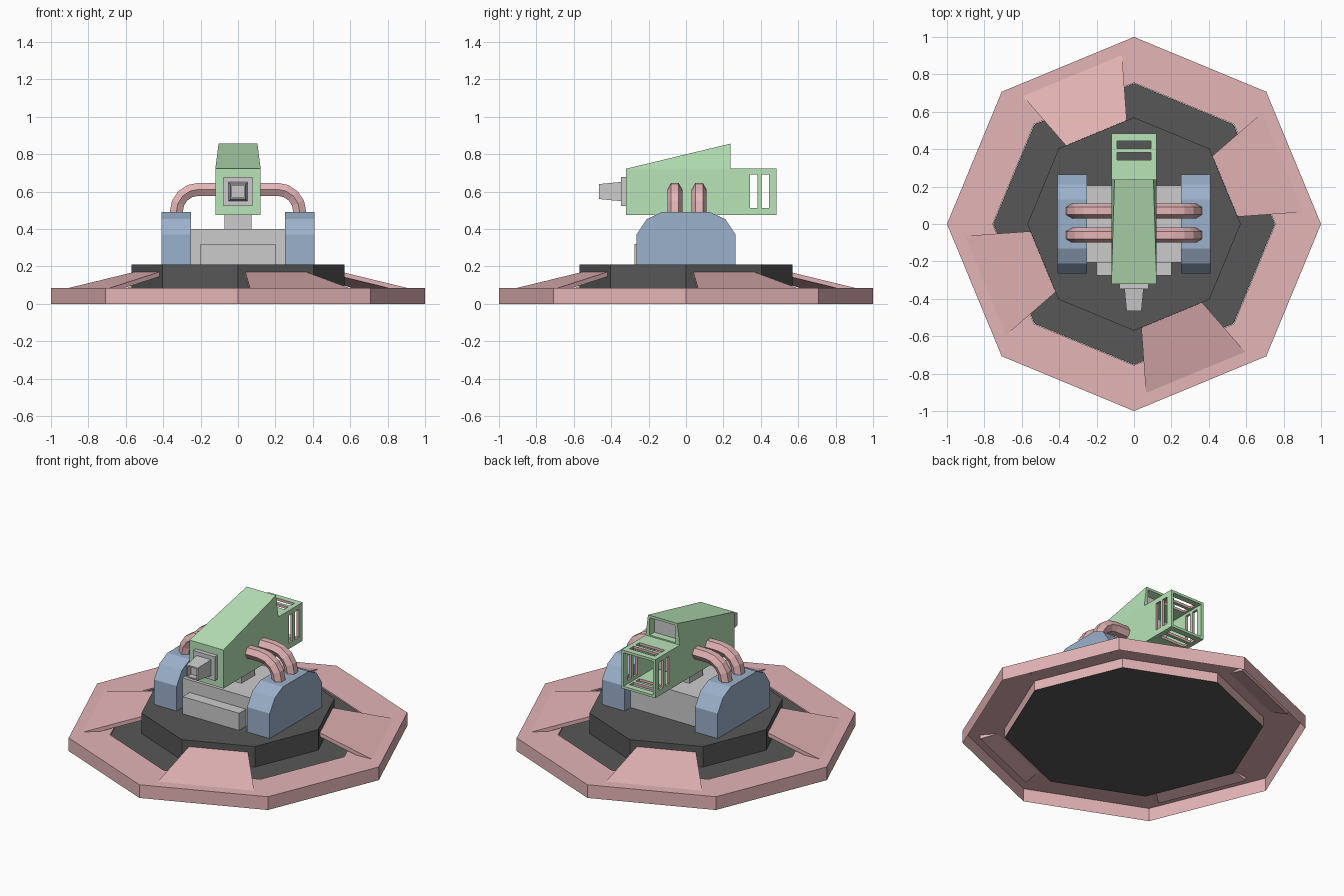
import bpy, bmesh
from math import sin, cos, pi, radians
from mathutils import Matrix

if "Cube" in bpy.data.objects:
    bpy.data.objects.remove(bpy.data.objects["Cube"])


def material(name, rgb):
    m = bpy.data.materials.new(name)
    m.diffuse_color = (*rgb, 1)
    m.use_nodes = True
    m.node_tree.nodes["Principled BSDF"].inputs["Base Color"].default_value = m.diffuse_color
    return m


PINK = material("pink", (0.78, 0.46, 0.47))
DARK = material("dark", (0.095, 0.095, 0.095))
GREEN = material("green", (0.48, 0.78, 0.48))
BLUE = material("blue", (0.33, 0.44, 0.60))


def make(name, verts, faces, mat=None):
    bm = bmesh.new()
    vs = [bm.verts.new(v) for v in verts]
    for f in faces:
        bm.faces.new([vs[i] for i in f])
    bmesh.ops.recalc_face_normals(bm, faces=bm.faces)
    me = bpy.data.meshes.new(name)
    bm.to_mesh(me)
    bm.free()
    ob = bpy.data.objects.new(name, me)
    bpy.context.collection.objects.link(ob)
    if mat:
        me.materials.append(mat)
    return ob


def loft(name, rings, mat=None, caps=True):
    """Skin equal-sized vertex rings and optionally cap both ends."""
    n, m = len(rings[0]), len(rings)
    verts = [v for r in rings for v in r]
    faces = [(k * n + i, k * n + (i + 1) % n, (k + 1) * n + (i + 1) % n, (k + 1) * n + i)
             for k in range(m - 1) for i in range(n)]
    if caps:
        faces += [tuple(range(n)), tuple(range((m - 1) * n, m * n))]
    return make(name, verts, faces, mat)


def rect(hx, hz, y, cz):
    return [(-hx, y, cz - hz), (hx, y, cz - hz), (hx, y, cz + hz), (-hx, y, cz + hz)]


def box(name, hx, y, z, mat=None):
    hz, cz = (z[1] - z[0]) / 2, (z[0] + z[1]) / 2
    return loft(name, [rect(hx, hz, y[0], cz), rect(hx, hz, y[1], cz)], mat)


def octagon(r, z):
    return [(r * cos(i * pi / 4), r * sin(i * pi / 4), z) for i in range(8)]


def prism(name, profile, x0, x1, mat=None):
    return loft(name, [[(x, y, z) for y, z in profile] for x in (x0, x1)], mat)


def cut(ob, cutter):
    mod = ob.modifiers.new("cut", 'BOOLEAN')
    mod.operation, mod.solver, mod.object = 'DIFFERENCE', 'EXACT', cutter
    mod.material_mode = 'TRANSFER'
    cutter.hide_render = True
    bpy.context.view_layer.objects.active = ob
    bpy.ops.object.modifier_apply(modifier=mod.name)
    bpy.data.objects.remove(cutter)


# Octagonal base: ring shell open underneath, dark floor and raised platform
loft("base_ring", [octagon(1, 0), octagon(1, 0.085), octagon(0.755, 0.085),
                   octagon(0.755, 0.023)], PINK, caps=False)
loft("base_floor", [octagon(0.753, 0.024), octagon(0.753, 0.078)], DARK)
loft("platform", [octagon(0.57, 0.078), octagon(0.57, 0.21)], DARK)

# Four sloping braces on alternate octagon sides
for k in range(4):
    brace = loft("brace", [
        [(0.527, s * 0.176, 0.17), (0.859, s * 0.287, 0.085),
         (0.859, s * 0.287, 0.06), (0.527, s * 0.176, 0.145)] for s in (-1, 1)], PINK)
    brace.data.transform(Matrix.Rotation(radians(22.5 + 90 * k), 4, 'Z'))

# Grey cradle between the side housings
box("cradle", 0.25, (-0.205, 0.205), (0.21, 0.40))
box("cradle_front", 0.2, (-0.275, -0.205), (0.21, 0.32))
box("pivot_post", 0.073, (-0.07, 0.07), (0.40, 0.48))

# Side housings with hexagonal feed pipes
housing = [(-0.265, 0.21), (-0.265, 0.37), (-0.21, 0.452), (-0.13, 0.49),
           (0.13, 0.49), (0.21, 0.452), (0.265, 0.37), (0.265, 0.21)]
path = [(0.11, 0.612, 0)]
path += [(0.21 + 0.12 * sin(a), 0.492 + 0.12 * cos(a), a)
         for a in (radians(22.5 * i) for i in range(5))]
path.append((0.33, 0.47, pi / 2))
for s, side in ((-1, "left"), (1, "right")):
    prism(side + "_housing", housing, s * 0.25, s * 0.41, BLUE)
    for y in (-0.06, 0.07):
        rings = []
        for px, pz, a in path:
            ring = []
            for i in range(6):
                u, v = 0.04 * cos(i * pi / 3), 0.04 * sin(i * pi / 3)
                ring.append((s * (px + v * sin(a)), y + u, pz + v * cos(a)))
            rings.append(ring)
        loft(side + "_pipe", rings, PINK)

# Gun body: hollow rear with vent slots through all four walls
body = box("gun_body", 0.121, (-0.32, 0.483), (0.475, 0.722), GREEN)
cut(body, box("cavity", 0.105, (0.15, 0.6), (0.491, 0.706), GREEN))
for y0, y1 in ((0.343, 0.382), (0.403, 0.445)):
    cut(body, box("side_slot", 0.2, (y0, y1), (0.512, 0.69), PINK))
    cut(body, box("top_slot", 0.09, (y0, y1), (0.4, 0.8), PINK))

# Tapered wedge cover with an open back
cover = make("gun_cover",
             [(-0.121, -0.32, 0.722), (0.121, -0.32, 0.722), (0.121, 0.237, 0.722),
              (-0.121, 0.237, 0.722), (-0.104, 0.237, 0.856), (0.104, 0.237, 0.856)],
             [(0, 1, 2, 3), (0, 1, 5, 4), (2, 3, 4, 5), (0, 3, 4), (1, 2, 5)], GREEN)
cut(cover, prism("cover_recess", [(0.05, 0.73), (0.05, 0.795), (0.3, 0.856), (0.3, 0.73)],
                 -0.092, 0.092, GREEN))

# Grey core closing off both rear openings
prism("gun_core", [(0.06, 0.5), (0.19, 0.5), (0.19, 0.828), (0.06, 0.797)], -0.091, 0.091)

# Muzzle plate and tapered square barrel with a bored tip
box("muzzle_plate", 0.078, (-0.347, -0.32), (0.523, 0.677))
loft("barrel", [rect(0.052, 0.052, -0.34, 0.6), rect(0.04, 0.04, -0.465, 0.6),
                rect(0.032, 0.032, -0.465, 0.6), rect(0.032, 0.032, -0.43, 0.6)])
